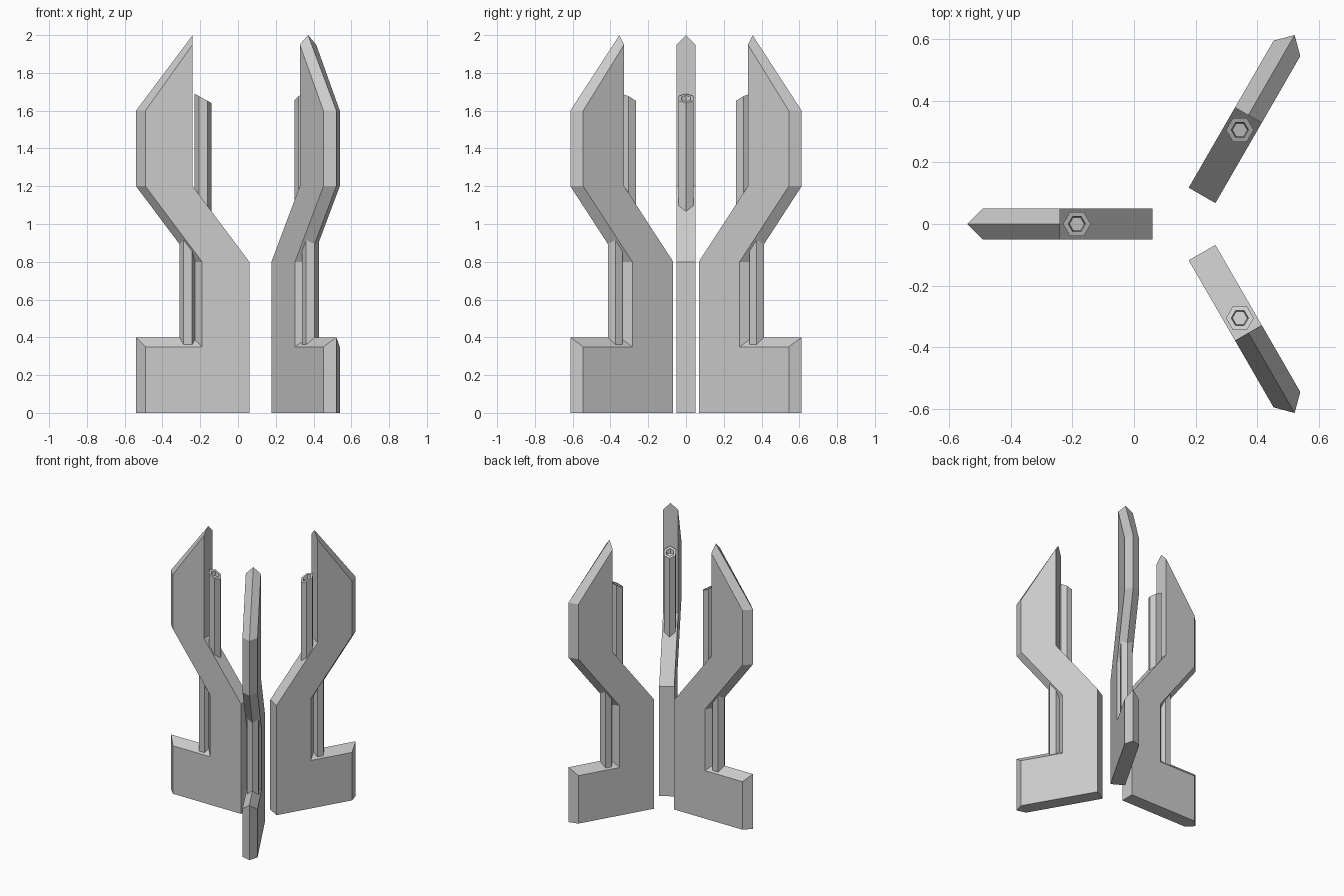
import bpy, bmesh
from math import cos, sin, pi, radians
from mathutils import Matrix, Vector

if "Cube" in bpy.data.objects:
    bpy.data.objects.remove(bpy.data.objects["Cube"])

metal = bpy.data.materials.new("plain_grey")
GREY = (0.6, 0.6, 0.6, 1)
metal.diffuse_color = GREY
metal.use_nodes = True
metal.node_tree.nodes["Principled BSDF"].inputs["Base Color"].default_value = GREY

CENTRE = Vector((0.167, 0, 0))   # axis the three fins stand around
HALF = 0.05                      # half thickness of a fin


def finish(bm, name, angle):
    """Turn a part built along +x from the axis to its place in the ring."""
    bmesh.ops.recalc_face_normals(bm, faces=bm.faces)
    bm.transform(Matrix.Translation(CENTRE) @ Matrix.Rotation(angle, 4, "Z"))
    mesh = bpy.data.meshes.new(name)
    bm.to_mesh(mesh)
    bm.free()
    mesh.materials.append(metal)
    obj = bpy.data.objects.new(name, mesh)
    bpy.context.collection.objects.link(obj)


def fin(name, angle):
    # inner edge, shared by both sides: (radius, height)
    inner = [(0.107, 0), (0.107, 0.8), (0.407, 1.2)]
    # outer edge of the flat sides, and the sharp ridge between them
    edge = [(0.407, 1.95), (0.657, 1.6), (0.657, 1.2), (0.357, 0.8),
            (0.357, 0.35), (0.657, 0.35), (0.657, 0)]
    ridge = [(0.407, 2.0), (0.707, 1.6), (0.707, 1.2), (0.407, 0.8),
             (0.407, 0.4), (0.707, 0.4), (0.707, 0)]
    bm = bmesh.new()
    sides = [[bm.verts.new((r, s * HALF, z)) for r, z in inner + edge] for s in (-1, 1)]
    top = [bm.verts.new((r, 0, z)) for r, z in ridge]
    n = len(inner)
    a, b = sides
    for side in sides:
        bm.faces.new(side)
        for i in range(len(top) - 1):
            bm.faces.new((side[n + i], side[n + i + 1], top[i + 1], top[i]))
    for i in range(n - 1):
        bm.faces.new((a[i], a[i + 1], b[i + 1], b[i]))
    bm.faces.new((a[n - 1], a[n], top[0], b[n], b[n - 1]))   # inner tip
    bm.faces.new((a[0], b[0], b[-1], top[-1], a[-1]))        # foot
    finish(bm, name, angle)


def hex_tube(name, angle, centre, rings):
    """Hexagonal rod through rings of (radius, height, slope)."""
    bm = bmesh.new()
    loops = []
    for radius, z, slope in rings:
        loops.append([bm.verts.new((centre + radius * cos(k * pi / 3),
                                    radius * sin(k * pi / 3),
                                    z + slope * radius * cos(k * pi / 3)))
                      for k in range(6)])
    for low, high in zip(loops, loops[1:]):
        for k in range(6):
            j = (k + 1) % 6
            bm.faces.new((low[k], low[j], high[j], high[k]))
    bm.faces.new(loops[0])
    bm.faces.new(loops[-1])
    finish(bm, name, angle)


for label, degrees in (("right", 180), ("left_back", 60), ("left_front", -60)):
    turn = radians(degrees)
    fin(label + "_fin", turn)
    # open tube with a slanted, recessed mouth
    hex_tube(label + "_upper_tube", turn, 0.352,
             [(0.045, 1.0, 0), (0.045, 1.665, 0.55),
              (0.028, 1.665, 0.55), (0.024, 1.64, 0.3)])
    # rod between the foot and the overhang
    hex_tube(label + "_lower_rod", turn, 0.432,
             [(0.045, 0.3, 0), (0.045, 1.0, 0)])
